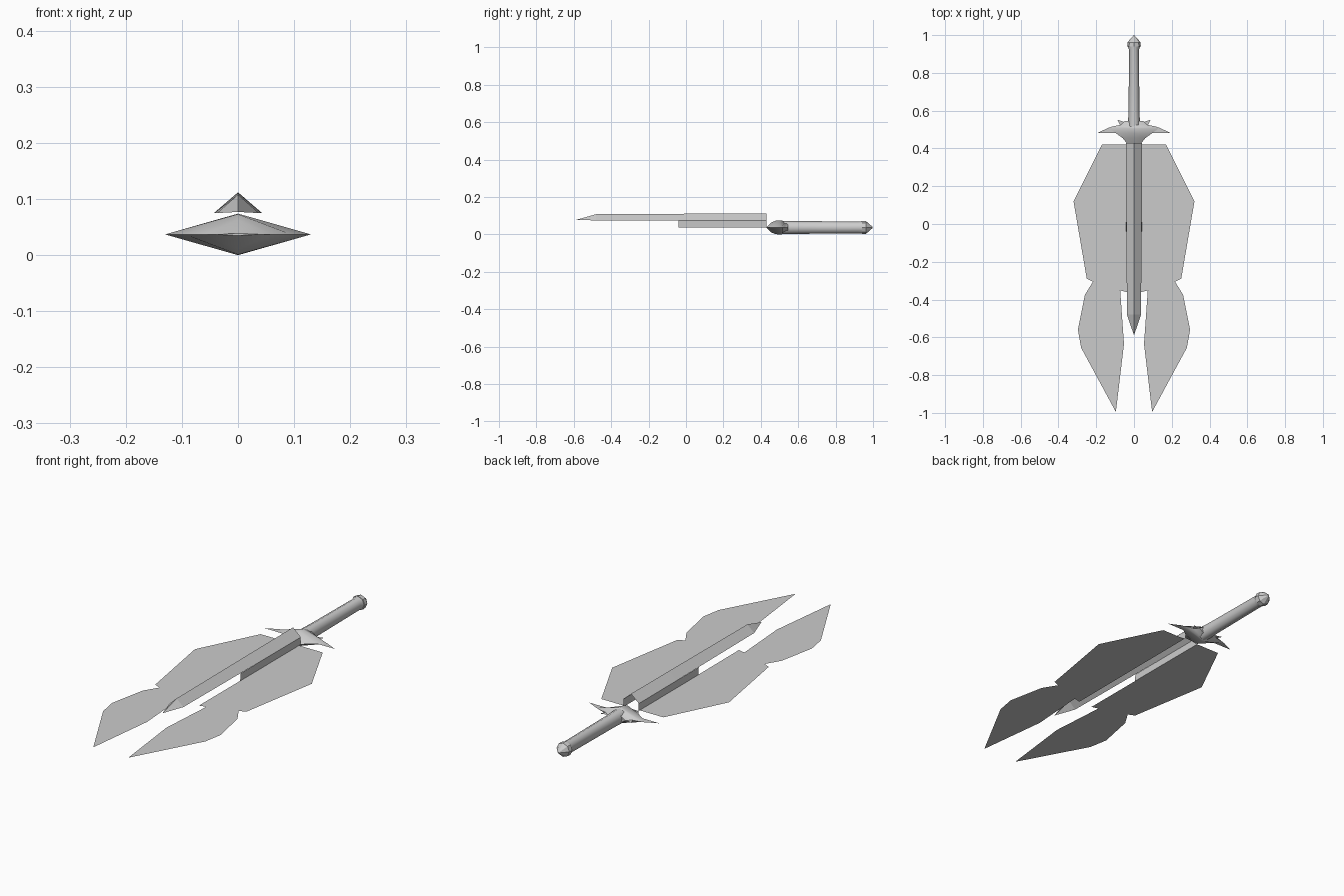
import bpy, math

cube = bpy.data.objects.get("Cube")
if cube:
    bpy.data.objects.remove(cube, do_unlink=True)

GREY = (0.6, 0.6, 0.6, 1)
steel = bpy.data.materials.new("plain grey")
steel.use_nodes = True
steel.diffuse_color = GREY
steel.node_tree.nodes["Principled BSDF"].inputs["Base Color"].default_value = GREY

MID = 0.037  # height of the flat blade plane


def make(name, verts, faces, angle=None):
    me = bpy.data.meshes.new(name)
    me.from_pydata(verts, [], faces)
    me.update()
    me.materials.append(steel)
    ob = bpy.data.objects.new(name, me)
    bpy.context.collection.objects.link(ob)
    if angle:
        bpy.ops.object.select_all(action='DESELECT')
        ob.select_set(True)
        bpy.context.view_layer.objects.active = ob
        bpy.ops.object.shade_smooth_by_angle(angle=math.radians(angle))
    return ob


def mirrored_plate(name, outline):
    """Flat outline on the left, mirrored to the right, facing up."""
    n = len(outline)
    verts = [(x, y, MID) for x, y in outline] + [(-x, y, MID) for x, y in outline]
    make(name, verts, [list(range(n))[::-1], list(range(n, 2 * n))])


def loft(name, stations, sides, angle):
    """Skin elliptical rings (y, half width, half height) along y."""
    verts, faces = [], []
    for y, w, h in stations:
        for i in range(sides):
            a = 2 * math.pi * i / sides
            verts.append((w * math.cos(a), y, MID + h * math.sin(a)))
    for s in range(len(stations) - 1):
        for i in range(sides):
            j = (i + 1) % sides
            a, b = s * sides, (s + 1) * sides
            faces.append((a + i, b + i, b + j, a + j))
    last = (len(stations) - 1) * sides
    faces.append(list(range(sides)))
    faces.append(list(range(last, last + sides))[::-1])
    make(name, verts, faces, angle)


# Broad blade halves with forked points
mirrored_plate("blade_halves", [
    (0.04, 0.42), (0.17, 0.42), (0.32, 0.12), (0.25, -0.29), (0.217, -0.305),
    (0.26, -0.375), (0.297, -0.56), (0.28, -0.655), (0.096, -0.995),
    (0.053, -0.635), (0.073, -0.352), (0.038, -0.36)])

# Raised roof-shaped ridge, open underneath, with a pointed tip
verts = []
for y, w, top in [(0.43, 0.043, 0.112), (0.13, 0.042, 0.111), (-0.48, 0.037, 0.108)]:
    verts += [(-w, y, 0.075), (0, y, top), (w, y, 0.075)]
verts.append((0, -0.59, 0.077))
faces = []
for a in (0, 3):
    faces += [(a, a + 3, a + 4, a + 1), (a + 1, a + 4, a + 5, a + 2)]
faces += [(6, 9, 7), (7, 9, 8)]
make("centre_ridge", verts, faces)

# Side walls joining the ridge to the blade
verts, faces = [], []
for s in (-1, 1):
    k = len(verts)
    verts += [(s * 0.04, -0.04, MID), (s * 0.04, 0.43, MID),
              (s * 0.042, 0.43, 0.075), (s * 0.042, -0.04, 0.075)]
    faces.append((k, k + 1, k + 2, k + 3) if s > 0 else (k + 3, k + 2, k + 1, k))
make("ridge_walls", verts, faces)

# Diamond-section guard
loft("guard", [(0.43, 0.04, 0.002), (0.455, 0.06, 0.026), (0.48, 0.095, 0.036),
               (0.505, 0.13, 0.037), (0.515, 0.12, 0.036), (0.525, 0.07, 0.034),
               (0.545, 0.05, 0.032)], 4, 60)

# Thin spikes on the guard
mirrored_plate("guard_spikes", [(0.06, 0.48), (0.06, 0.515), (0.13, 0.512), (0.193, 0.482), (0.13, 0.482)])
mirrored_plate("rear_spikes", [(0.03, 0.515), (0.03, 0.54), (0.05, 0.54), (0.087, 0.551), (0.072, 0.52)])

# Grip and pointed pommel
loft("grip", [(0.5, 0.033, 0.036), (0.6, 0.029, 0.034), (0.92, 0.026, 0.032),
              (0.945, 0.034, 0.034)], 8, 60)
loft("pommel", [(0.94, 0.036, 0.035), (0.962, 0.035, 0.034), (0.998, 0.003, 0.003)], 8, 30)
